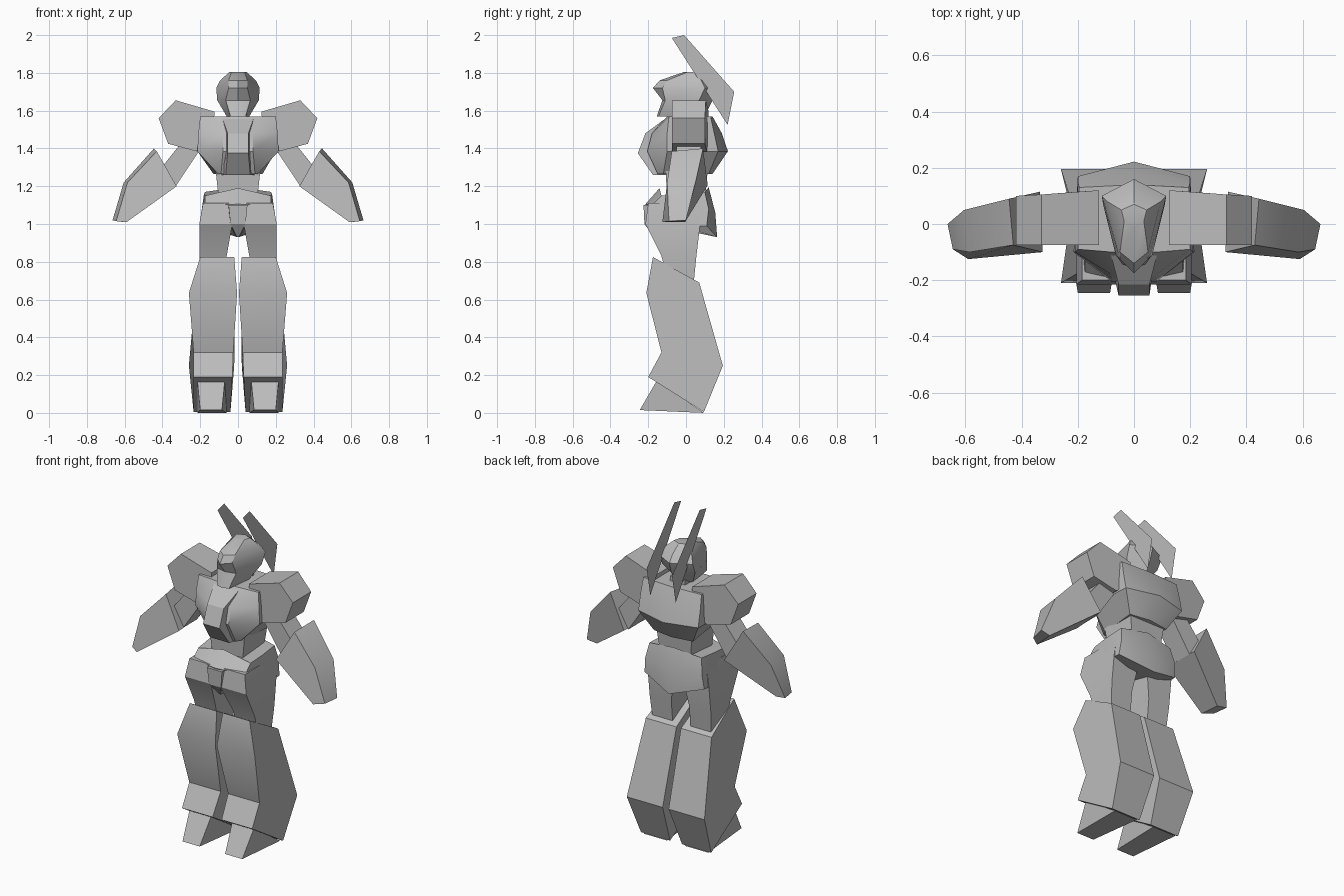
import bpy, bmesh, math

grey = bpy.data.materials.new("plain grey")
grey.diffuse_color = (0.5, 0.5, 0.5, 1)


def finish(name, bm, mirror):
    bmesh.ops.recalc_face_normals(bm, faces=bm.faces)
    me = bpy.data.meshes.new(name)
    bm.to_mesh(me)
    bm.free()
    me.materials.append(grey)
    ob = bpy.data.objects.new(name, me)
    bpy.context.collection.objects.link(ob)
    if mirror:
        ob.modifiers.new("Mirror", 'MIRROR').use_mirror_merge = False
    bpy.ops.object.select_all(action='DESELECT')
    ob.select_set(True)
    bpy.context.view_layer.objects.active = ob
    bpy.ops.object.shade_smooth_by_angle(angle=math.radians(30))
    return ob


def loft(name, rings, mirror=False):
    """Skin a list of equal-length closed rings and cap both ends."""
    bm = bmesh.new()
    vs = [[bm.verts.new(p) for p in r] for r in rings]
    n = len(vs[0])
    for a, b in zip(vs, vs[1:]):
        for i in range(n):
            j = (i + 1) % n
            bm.faces.new((a[i], a[j], b[j], b[i]))
    bm.faces.new(vs[0][::-1])
    bm.faces.new(vs[-1])
    return finish(name, bm, mirror)


def sym(half, z=None):
    """Complete a right-hand half ring, listed front to back."""
    pts = [p if z is None else (p[0], p[1], z) for p in half]
    return pts + [(-p[0], p[1], p[2]) for p in reversed(pts) if p[0] > 0]


def rect(x0, x1, y0, y1, z):
    return [(x0, y0, z), (x1, y0, z), (x1, y1, z), (x0, y1, z)]


# Head with pointed brow
loft("head", [
    sym([(0, -.155), (.04, -.145), (.06, .02), (0, .10)], 1.57),
    sym([(0, -.125), (.065, -.11), (.11, .07), (0, .14)], 1.655),
    sym([(0, -.175), (.05, -.125), (.115, .10), (0, .16)], 1.72),
    sym([(0, -.14), (.05, -.10), (.095, .08), (0, .13)], 1.76),
    sym([(0, -.01), (.035, .01), (.045, .05), (0, .07)], 1.805)])
loft("neck", [rect(-.05, .05, -.05, .08, z) for z in (1.5, 1.6)])

# Thin blade horns behind the head
bm = bmesh.new()
bm.faces.new([bm.verts.new((.085, y, z)) for y, z in
              ((-.075, 1.985), (-.01, 2.0), (.255, 1.70), (.22, 1.525))])
finish("horn", bm, True)

# Chest and raised front plate
loft("chest", [
    sym([(.09, -.15), (.105, -.12), (.13, .12), (0, .14)], 1.265),
    sym([(.08, -.205), (.215, -.10), (.20, .17), (0, .222)], 1.385),
    sym([(.08, -.18), (.21, -.10), (.20, .15), (0, .19)], 1.48),
    sym([(.08, -.10), (.20, -.09), (.195, .13), (0, .14)], 1.57)])
loft("chest_plate", [
    sym([(.065, -.175), (.095, -.08)], 1.26),
    sym([(.055, -.255), (.08, -.08)], 1.375),
    sym([(.055, -.215), (.075, -.08)], 1.48),
    sym([(.085, -.10), (.09, -.08)], 1.565)])

# Waist and hips
loft("waist", [rect(-.10, .10, -.10, .10, 1.12), rect(-.125, .125, -.11, .12, 1.34)])
loft("hips", [
    sym([(0, -.16, 1.0), (.17, -.15, 1.0), (.205, -.02, .99), (.20, .11, .99), (0, .165, .93)]),
    sym([(0, -.215, 1.105), (.175, -.18, 1.10), (.19, -.02, 1.09),
         (.19, .12, 1.08), (0, .155, 1.06)]),
    sym([(0, -.14, 1.19), (.175, -.13, 1.15), (.18, -.02, 1.16),
         (.175, .10, 1.17), (0, .12, 1.195)])])
loft("hip_guard", [
    sym([(.005, -.17), (.01, -.10)], .93),
    sym([(.04, -.22), (.045, -.10)], 1.0),
    sym([(.05, -.225), (.05, -.10)], 1.10)])

# Thighs
loft("thigh", [rect(.06, .195, -.09, .04, .68), rect(.06, .205, -.13, .055, .83),
               rect(.03, .205, -.215, .075, 1.0), rect(.045, .185, -.20, .07, 1.11)], True)

# Lower legs: side profile with inner and outer widths (y, z, inner x, outer x)
shin = [(-.175, .825, .02, .20), (-.21, .635, .005, .26), (-.13, .32, .025, .235),
        (-.20, .19, .03, .235), (.095, .005, .04, .235), (.195, .25, .02, .26),
        (.07, .69, .015, .22)]
loft("lower_leg", [[(a, y, z) for y, z, a, b in shin],
                   [(b, y, z) for y, z, a, b in shin]], True)

# Wedge feet
foot = [(-.155, .17, .07, .215), (-.245, .015, .085, .20), (.095, .0, .06, .215)]
loft("foot", [[(a, y, z) for y, z, a, b in foot],
              [(b, y, z) for y, z, a, b in foot]], True)

# Shoulder pads: front outline (x, z, back y)
pad = [(.125, 1.595, .12), (.33, 1.655, .105), (.42, 1.56, .10), (.37, 1.425, .10),
       (.22, 1.385, .11), (.13, 1.44, .12)]
loft("shoulder", [[(x, -.075, z) for x, z, b in pad], [(x, b, z) for x, z, b in pad]], True)

# Upper arms
arm = [(.30, 1.43), (.42, 1.28), (.33, 1.20), (.21, 1.38)]
loft("upper_arm", [[(x, y, z) for x, z in arm] for y in (-.05, .08)], True)

# Forearms: front outline and back outline taper toward the hand
front = [(.43, -.075, 1.385), (.585, -.10, 1.22), (.645, -.09, 1.015),
         (.59, -.125, 1.01), (.325, -.10, 1.20)]
back = [(.445, .09, 1.40), (.605, .05, 1.22), (.664, .0, 1.02),
        (.60, -.005, 1.01), (.335, .115, 1.205)]
loft("forearm", [front, back], True)
